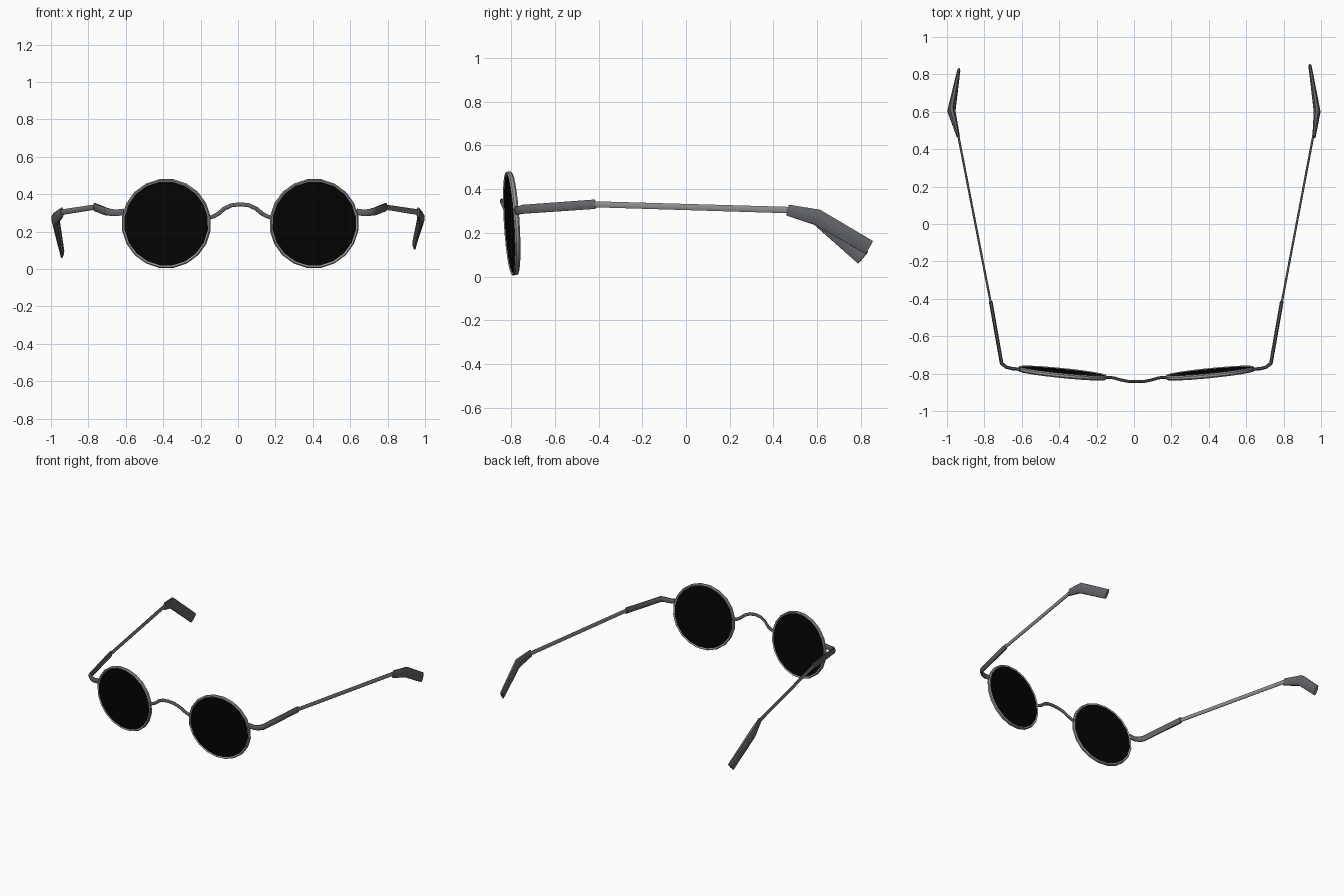
import bpy, bmesh, math
from mathutils import Vector, Matrix

if "Cube" in bpy.data.objects:
    bpy.data.objects.remove(bpy.data.objects["Cube"])

CX = 0.012  # the frame mirrors about this x


def material(name, v):
    m = bpy.data.materials.new(name)
    m.diffuse_color = (v[0], v[1], v[2], 1)
    m.use_nodes = True
    m.node_tree.nodes["Principled BSDF"].inputs["Base Color"].default_value = m.diffuse_color
    return m


LENS = material("black lens", (0.001, 0.001, 0.001))
RIM = material("light grey metal", (0.33, 0.33, 0.33))
WIRE = material("mid grey metal", (0.27, 0.27, 0.27))
SLEEVE = material("dark grey plastic", (0.123, 0.13, 0.14))


def finish(bm, name, mat, angle=40):
    bmesh.ops.recalc_face_normals(bm, faces=bm.faces)
    me = bpy.data.meshes.new(name)
    bm.to_mesh(me)
    bm.free()
    ob = bpy.data.objects.new(name, me)
    bpy.context.collection.objects.link(ob)
    me.materials.append(mat)
    bpy.ops.object.select_all(action='DESELECT')
    ob.select_set(True)
    bpy.context.view_layer.objects.active = ob
    bpy.ops.object.shade_smooth_by_angle(angle=math.radians(angle))
    return ob


def skin(bm, rings, closed=False):
    n = len(rings[0])
    pairs = list(zip(rings, rings[1:])) + ([(rings[-1], rings[0])] if closed else [])
    for a, b in pairs:
        for i in range(n):
            j = (i + 1) % n
            bm.faces.new((a[i], a[j], b[j], b[i]))
    if not closed:
        bm.faces.new(rings[0])
        bm.faces.new(rings[-1])


def sweep(name, path, mat, sides=8):
    """Elliptic bar along points (x, y, z, half width, half height)."""
    bm = bmesh.new()
    pts = [Vector(p[:3]) for p in path]
    rings = []
    for k, p in enumerate(pts):
        t = Vector()
        if k > 0:
            t += (p - pts[k - 1]).normalized()
        if k < len(pts) - 1:
            t += (pts[k + 1] - p).normalized()
        t.normalize()
        side = t.cross(Vector((0, 0, 1))).normalized()
        up = side.cross(t)
        ring = []
        for i in range(sides):
            a = math.tau * (i + 0.5) / sides
            ring.append(bm.verts.new(p + side * math.cos(a) * path[k][3] * 1.06
                                     + up * math.sin(a) * path[k][4] * 1.06))
        rings.append(ring)
    skin(bm, rings)
    return finish(bm, name, mat, 50)


def side_path(s, pts):
    return [(CX + s * p[0],) + tuple(p[1:]) for p in pts]


SEG = 20
for s, label in ((-1, "left"), (1, "right")):
    place = (Matrix.Translation((CX + s * 0.395, -0.797, 0.243))
             @ Matrix.Rotation(s * 0.1, 4, 'Z') @ Matrix.Rotation(0.06, 4, 'X'))

    # round rim with a small hexagonal section
    bm = bmesh.new()
    section = [(0.240, -0.006), (0.240, 0.006), (0.234, 0.013),
               (0.226, 0.009), (0.226, -0.009), (0.234, -0.013)]
    rings = []
    for i in range(SEG):
        a = math.tau * (i + 0.5) / SEG
        rings.append([bm.verts.new((r * math.cos(a), d, r * math.sin(a))) for r, d in section])
    skin(bm, rings, closed=True)
    bm.transform(place)
    finish(bm, label + "_rim", RIM)

    # dark lens disc
    bm = bmesh.new()
    rings = [[bm.verts.new((0.23 * math.cos(math.tau * (i + 0.5) / SEG), d,
                            0.23 * math.sin(math.tau * (i + 0.5) / SEG)))
              for i in range(SEG)] for d in (-0.009, 0.009)]
    skin(bm, rings)
    bm.transform(place)
    finish(bm, label + "_lens", LENS)

    # end piece and hinge sleeve
    sweep(label + "_hinge_sleeve", side_path(s, [
        (0.622, -0.777, 0.305, 0.009, 0.018), (0.665, -0.773, 0.300, 0.009, 0.018),
        (0.695, -0.765, 0.303, 0.009, 0.019), (0.720, -0.745, 0.308, 0.010, 0.021),
        (0.778, -0.415, 0.331, 0.010, 0.022)]), SLEEVE)

    # thin temple arm
    end_x = 0.953 if s < 0 else 0.948
    sweep(label + "_temple_arm", side_path(s, [
        (0.776, -0.43, 0.331, 0.006, 0.014), (end_x, 0.48, 0.304, 0.006, 0.015)]), WIRE)

    # bent ear tip, splayed a little differently on each side
    if s < 0:
        tip = [(0.952, 0.47, 0.303, 0.009, 0.026), (0.988, 0.605, 0.268, 0.021, 0.037),
               (0.951, 0.81, 0.086, 0.009, 0.036)]
    else:
        tip = [(0.950, 0.465, 0.304, 0.009, 0.026), (0.967, 0.60, 0.272, 0.018, 0.037),
               (0.930, 0.838, 0.133, 0.009, 0.035)]
    sweep(label + "_ear_tip", side_path(s, tip), SLEEVE)

# arched nose bridge
half = [(0.172, -0.820, 0.272), (0.145, -0.820, 0.281), (0.118, -0.823, 0.295),
        (0.085, -0.833, 0.323), (0.045, -0.841, 0.341)]
arch = side_path(-1, half) + [(CX, -0.843, 0.346)] + side_path(1, half[::-1])
sweep("nose_bridge", [p + (0.008, 0.011) for p in arch], SLEEVE)
